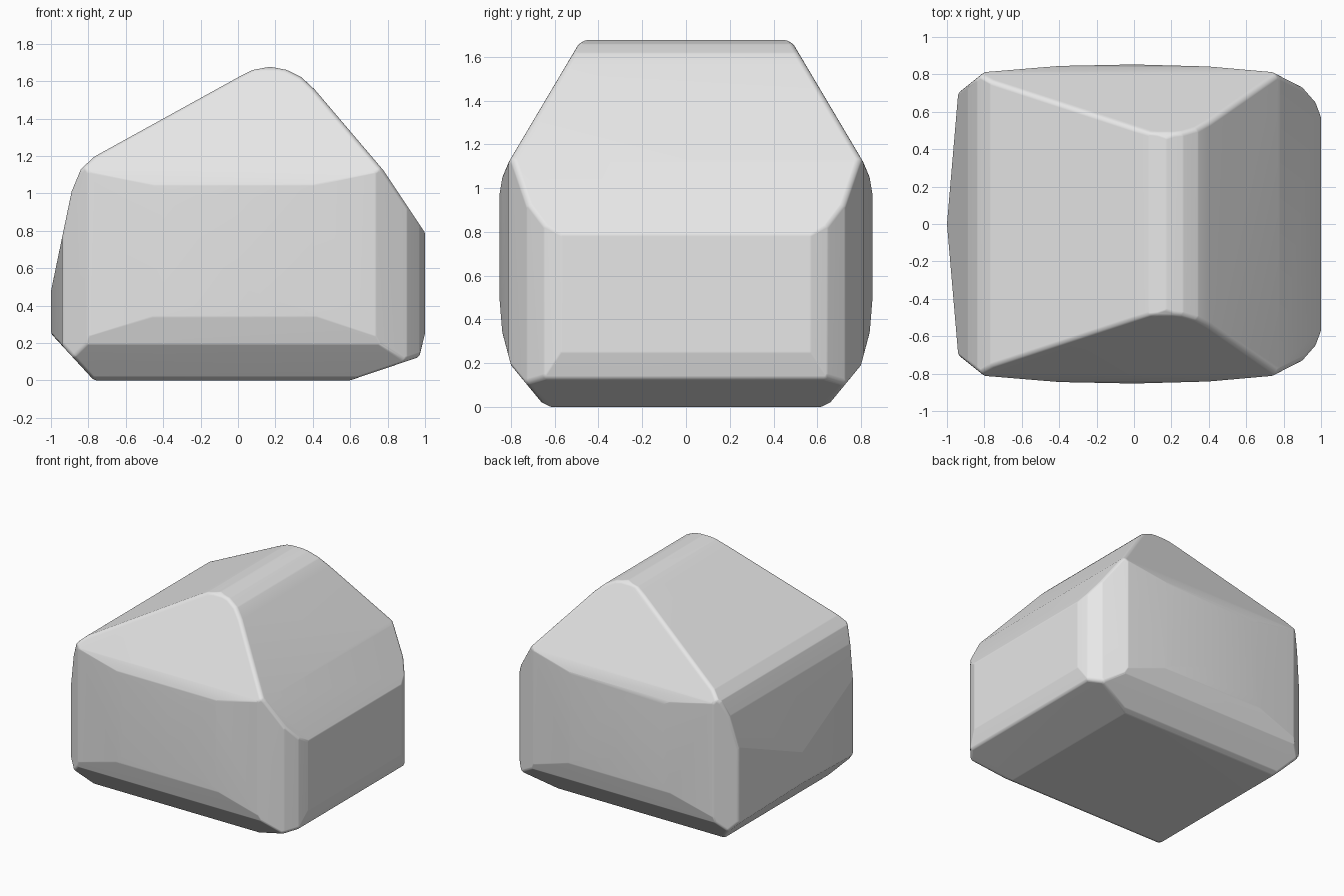
import bpy
import bmesh
import math
from mathutils import Vector

cube = bpy.data.objects.get("Cube")
if cube:
    bpy.data.objects.remove(cube, do_unlink=True)

EDGE_RADIUS = 0.035

# Outlines: front as (x, z), half of the side as (y, z), half of the plan as (x, y)
FRONT = [(-0.77, 0), (-1, 0.25), (-1, 0.48), (-0.89, 1.01), (-0.84, 1.13), (-0.77, 1.195),
         (0, 1.62), (0.08, 1.66), (0.17, 1.677), (0.26, 1.66), (0.34, 1.62), (0.41, 1.555),
         (0.78, 1.12), (1, 0.79), (1, 0.25), (0.97, 0.125), (0.6, 0), (-0.77, 0)]
SIDE = [(0.62, 0), (0.66, 0.02), (0.8, 0.19), (0.84, 0.34), (0.853, 0.5), (0.853, 0.97),
        (0.84, 1.05), (0.81, 1.12), (0.49, 1.66), (0.46, 1.677)]
PLAN = [(1, 0.57), (0.97, 0.65), (0.9, 0.73), (0.74, 0.812), (0.4, 0.842), (0, 0.853),
        (-0.4, 0.845), (-0.8, 0.812), (-0.94, 0.7), (-1, 0)]


def cut(bm, point, normal):
    """Slice the block with a plane and close the opening."""
    bmesh.ops.bisect_plane(bm, geom=bm.verts[:] + bm.edges[:] + bm.faces[:], dist=1e-6,
                           plane_co=point - normal * EDGE_RADIUS, plane_no=normal,
                           clear_outer=True)
    rim = [e for e in bm.edges if e.is_boundary]
    if rim:
        bmesh.ops.holes_fill(bm, edges=rim, sides=0)


def cut_outline(bm, outline, place, centre):
    """Cut along each line of an outline; place turns its points into 3D."""
    for a, b in zip(outline, outline[1:]):
        a, b = Vector(a), Vector(b)
        normal = Vector((b.y - a.y, a.x - b.x)).normalized()
        if normal.dot(a - Vector(centre)) < 0:
            normal.negate()
        cut(bm, place(a), place(normal))


# Carve the block from three directions
block = bmesh.new()
bmesh.ops.create_cube(block, size=4)
cut_outline(block, FRONT, lambda p: Vector((p.x, 0, p.y)), (0, 0.7))
for s in (1, -1):
    cut_outline(block, SIDE, lambda p: Vector((0, s * p.x, p.y)), (0, 0.7))
    cut_outline(block, PLAN, lambda p: Vector((p.x, s * p.y, 0)), (0, 0))
bmesh.ops.remove_doubles(block, verts=block.verts[:], dist=0.004)

# Round every edge by wrapping small balls placed at the corners
ball = bmesh.new()
bmesh.ops.create_icosphere(ball, subdivisions=3, radius=EDGE_RADIUS)
body = bmesh.new()
for corner in block.verts:
    for v in ball.verts:
        body.verts.new(corner.co + v.co)
bmesh.ops.convex_hull(body, input=body.verts[:])
bmesh.ops.delete(body, geom=[v for v in body.verts if not v.link_faces], context='VERTS')
bmesh.ops.remove_doubles(body, verts=body.verts[:], dist=0.002)
bmesh.ops.dissolve_limit(body, angle_limit=math.radians(1), verts=body.verts[:],
                         edges=body.edges[:])
bmesh.ops.recalc_face_normals(body, faces=body.faces[:])

mesh = bpy.data.meshes.new("rock_body")
body.to_mesh(mesh)
for bm in (block, ball, body):
    bm.free()
rock = bpy.data.objects.new("rock_body", mesh)
bpy.context.collection.objects.link(rock)

# Plain grey stone
grey = bpy.data.materials.new("light_grey")
grey.use_nodes = True
colour = (0.8, 0.8, 0.8, 1)
grey.diffuse_color = colour
grey.node_tree.nodes["Principled BSDF"].inputs["Base Color"].default_value = colour
mesh.materials.append(grey)

# Soft shading that keeps the large faces flat
for o in bpy.context.selected_objects:
    o.select_set(False)
rock.select_set(True)
bpy.context.view_layer.objects.active = rock
bpy.ops.object.shade_smooth_by_angle(angle=math.radians(40))
weighted = rock.modifiers.new("weighted_normals", 'WEIGHTED_NORMAL')
weighted.keep_sharp = True
